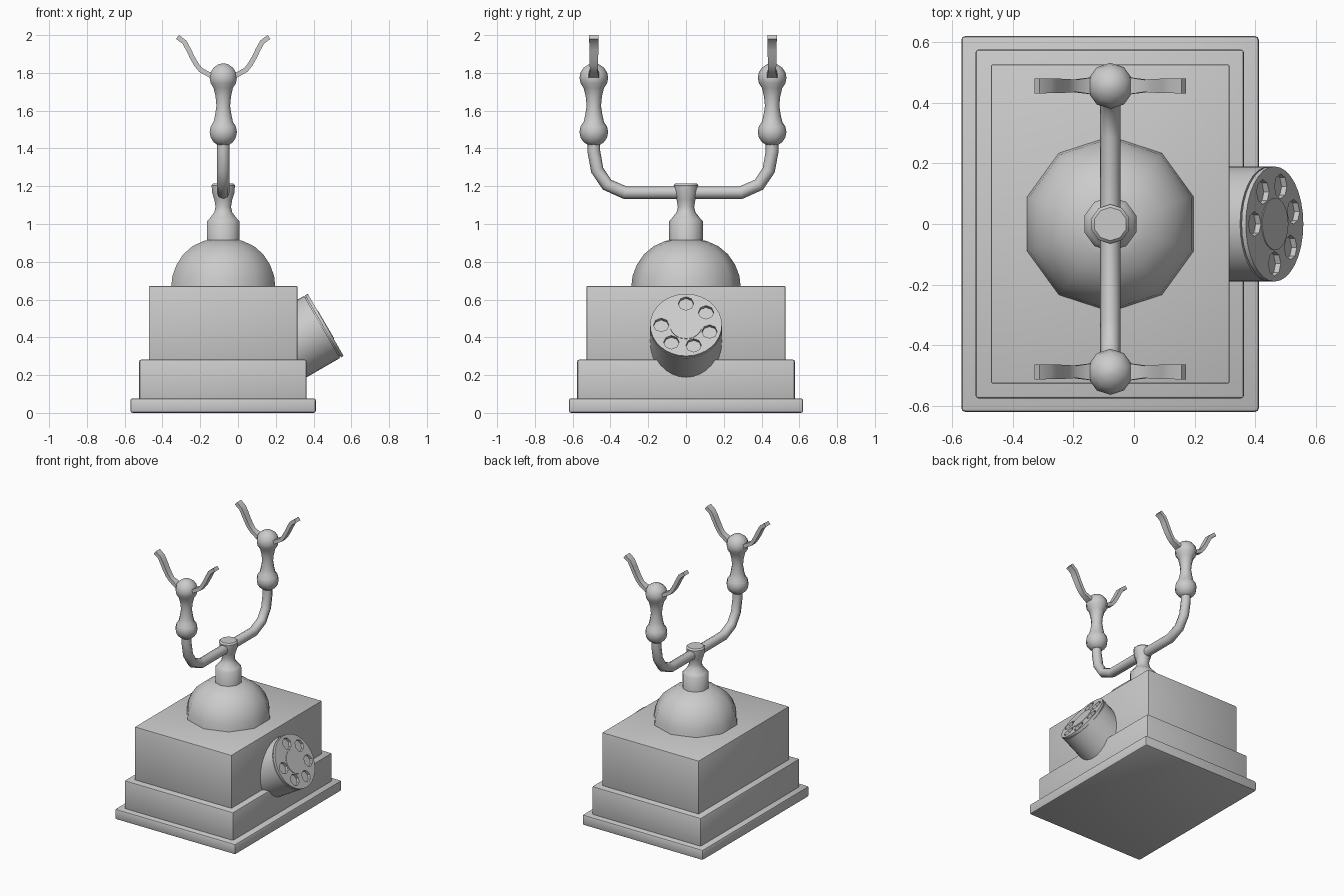
import bpy, bmesh
from math import radians, sin, cos, pi
from mathutils import Matrix, Vector

if "Cube" in bpy.data.objects:
    bpy.data.objects.remove(bpy.data.objects["Cube"])

CX = -0.078  # centre of the body in x


def finish(name, bm, angle=45):
    bmesh.ops.recalc_face_normals(bm, faces=bm.faces)
    me = bpy.data.meshes.new(name)
    bm.to_mesh(me)
    bm.free()
    ob = bpy.data.objects.new(name, me)
    bpy.context.collection.objects.link(ob)
    smooth(ob, angle)
    return ob


def activate(ob):
    bpy.ops.object.select_all(action='DESELECT')
    ob.select_set(True)
    bpy.context.view_layer.objects.active = ob


def smooth(ob, angle):
    activate(ob)
    bpy.ops.object.shade_smooth_by_angle(angle=radians(angle))


def tier(name, x0, x1, y, z0, z1, bevel):
    bm = bmesh.new()
    bmesh.ops.create_cube(bm, size=1, matrix=Matrix.Translation(((x0 + x1) / 2, 0, (z0 + z1) / 2))
                          @ Matrix.Diagonal((x1 - x0, 2 * y, z1 - z0, 1)))
    bmesh.ops.bevel(bm, geom=bm.edges[:], offset=bevel, segments=2, profile=0.5, affect='EDGES')
    return finish(name, bm, 30)


def lathe(name, profile, matrix, sides=10, angle=45):
    """Revolve (radius, z) pairs around local z and cap both ends."""
    bm = bmesh.new()
    rings = [[bm.verts.new(matrix @ Vector((r * cos(pi / 2 + 2 * pi * i / sides),
                                            r * sin(pi / 2 + 2 * pi * i / sides), z)))
              for i in range(sides)] for r, z in profile]
    for a, b in zip(rings, rings[1:]):
        for i in range(sides):
            j = (i + 1) % sides
            bm.faces.new((a[i], a[j], b[j], b[i]))
    bm.faces.new(rings[0])
    bm.faces.new(rings[-1])
    return finish(name, bm, angle)


def tube(name, points, radius):
    cu = bpy.data.curves.new(name, 'CURVE')
    cu.dimensions = '3D'
    cu.bevel_depth = radius
    cu.bevel_resolution = 2
    cu.use_fill_caps = True
    sp = cu.splines.new('POLY')
    sp.points.add(len(points) - 1)
    for p, co in zip(sp.points, points):
        p.co = (*co, 1)
    ob = bpy.data.objects.new(name, cu)
    bpy.context.collection.objects.link(ob)
    activate(ob)
    bpy.ops.object.convert(target='MESH')
    smooth(bpy.context.object, 50)


def prongs(name, y):
    """Flat strip swept in the xz plane, forming both prongs of one rest."""
    half = [(0.242, 1.990), (0.205, 1.962), (0.185, 1.925), (0.164, 1.882),
            (0.143, 1.845), (0.120, 1.816), (0.062, 1.784)]
    widths = [0.025, 0.024, 0.024, 0.023, 0.022, 0.02, 0.028]
    path = [(-x, z) for x, z in half] + [(0, 1.775)] + half[::-1]
    widths = widths + [0.028] + widths[::-1]
    bm = bmesh.new()
    rings = []
    for k, ((x, z), w) in enumerate(zip(path, widths)):
        a, b = path[max(k - 1, 0)], path[min(k + 1, len(path) - 1)]
        d = Vector((b[0] - a[0], b[1] - a[1])).normalized()
        nx, nz = -d.y * 0.013, d.x * 0.013
        rings.append([bm.verts.new((CX + x + s * nx, y + t * w, z + s * nz))
                      for s, t in ((1, 1), (1, -1), (-1, -1), (-1, 1))])
    for a, b in zip(rings, rings[1:]):
        for i in range(4):
            bm.faces.new((a[i], a[(i + 1) % 4], b[(i + 1) % 4], b[i]))
    bm.faces.new(rings[0])
    bm.faces.new(rings[-1])
    finish(name, bm)


# Stepped box body
tier("base_plinth", -0.57, 0.412, 0.62, 0.005, 0.082, 0.012)
tier("middle_step", -0.523, 0.363, 0.576, 0.06, 0.282, 0.01)
tier("upper_box", -0.472, 0.315, 0.527, 0.26, 0.672, 0.006)

# Dome and stem
lathe("dome", [(0.29, 0.665), (0.283, 0.725), (0.26, 0.785), (0.222, 0.84),
               (0.172, 0.882), (0.11, 0.91), (0.08, 0.916)], Matrix.Translation((CX, 0, 0)))
lathe("stem", [(0.09, 0.89), (0.09, 1.015), (0.075, 1.03), (0.05, 1.062), (0.043, 1.09),
               (0.05, 1.13), (0.062, 1.165), (0.065, 1.205), (0.055, 1.215)],
      Matrix.Translation((CX, 0, 0)))

# Cradle arm running front to back, turning up at both ends
ends = {"front": -0.488, "back": 0.456}
f, b = ends["front"], ends["back"]
rise = [(0, 1.46), (0, 1.385), (0.018, 1.285), (0.07, 1.208), (0.165, 1.166)]
tube("cradle_arm", [(CX, f + d, z) for d, z in rise] + [(CX, b - d, z) for d, z in rise[::-1]], 0.034)

# Turned uprights with two balls, and the prongs on top
R = 0.076
for side, y in ends.items():
    ball = [(R * sin(t * pi / 8), -R * cos(t * pi / 8)) for t in range(1, 8)]
    lower = [(r, 1.487 + z) for r, z in ball[:-1]]
    upper = [(r, 1.774 + z) for r, z in ball[1:]] + [(0.008, 1.774 + R)]
    neck = [(0.046, 1.575), (0.038, 1.625), (0.043, 1.675)]
    lathe(side + "_upright", lower + neck + upper, Matrix.Translation((CX, y, 0)), 10, 60)
    prongs(side + "_prongs", y)

# Tilted dial drum with a groove near the face
tilt = Matrix.Translation((0.464, 0, 0.466)) @ Matrix.Rotation(radians(60), 4, 'Y')
dial = lathe("dial_drum", [(0.19, -0.3), (0.19, -0.022), (0.182, -0.022), (0.182, -0.016),
                           (0.19, -0.016), (0.19, 0)], tilt, 32, 30)

# Six finger holes cut into the face
bm = bmesh.new()
for i in range(6):
    a = radians(90 - 54 * i)
    pos = Matrix.Translation((-0.131 * sin(a), 0.131 * cos(a), 0))
    bmesh.ops.create_cone(bm, cap_ends=True, segments=8, radius1=0.041, radius2=0.041,
                          depth=0.04, matrix=tilt @ pos)
cutter = finish("hole_cutter", bm)
cutter.hide_render = True
mod = dial.modifiers.new("finger_holes", 'BOOLEAN')
mod.operation = 'DIFFERENCE'
mod.solver = 'EXACT'
mod.object = cutter
activate(dial)
bpy.ops.object.modifier_apply(modifier=mod.name)
bpy.data.objects.remove(cutter)
smooth(dial, 30)

# Centre plate of the dial
lathe("dial_centre", [(0.086, -0.01), (0.086, 0.003)], tilt, 24, 30)

# Rest the model on the ground
bpy.data.objects["base_plinth"].location.z = -0.005
